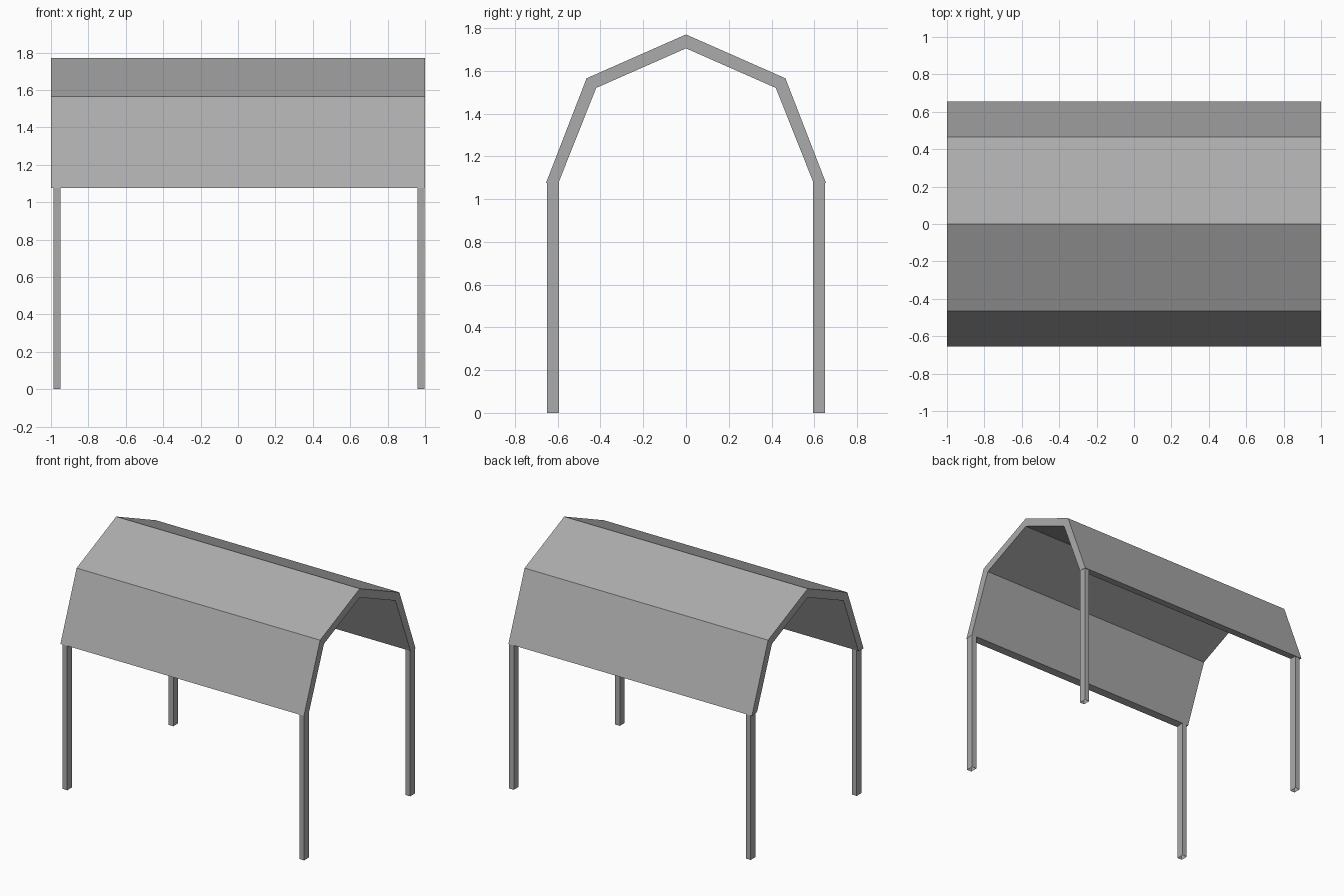
import bpy
import bmesh

cube = bpy.data.objects.get("Cube")
if cube:
    bpy.data.objects.remove(cube, do_unlink=True)

# Single grey finish
grey = bpy.data.materials.new("matte grey")
grey.use_nodes = True
colour = (0.41, 0.41, 0.41, 1)
grey.diffuse_color = colour
grey.node_tree.nodes["Principled BSDF"].inputs["Base Color"].default_value = colour


def make_object(name, bm):
    bmesh.ops.recalc_face_normals(bm, faces=bm.faces)
    mesh = bpy.data.meshes.new(name)
    bm.to_mesh(mesh)
    bm.free()
    mesh.materials.append(grey)
    obj = bpy.data.objects.new(name, mesh)
    bpy.context.collection.objects.link(obj)
    return obj


# Folded canopy: half profiles from eave to ridge, mirrored and extruded along x
def full_profile(half):
    return half + [(-y, z) for y, z in reversed(half[:-1])]


outer = full_profile([(-0.655, 1.075), (-0.465, 1.565), (0, 1.77)])
inner = full_profile([(-0.595, 1.08), (-0.42, 1.52), (0, 1.705)])

bm = bmesh.new()
strips = []
for o, i in zip(outer, inner):
    strips.append([bm.verts.new((-1, y, z)) for y, z in (o, i)])
faces = []
for a, b in zip(strips, strips[1:]):
    faces.append(bm.faces.new((a[0], b[0], b[1], a[1])))
result = bmesh.ops.extrude_face_region(bm, geom=faces, use_keep_orig=True)
moved = [v for v in result["geom"] if isinstance(v, bmesh.types.BMVert)]
bmesh.ops.translate(bm, verts=moved, vec=(2, 0, 0))
make_object("canopy", bm)


# Square legs, hollow at the foot
def leg(name, x, y, width, depth, height):
    bm = bmesh.new()
    bmesh.ops.create_cube(bm, size=1)
    bmesh.ops.scale(bm, vec=(width, depth, height), verts=bm.verts)
    bmesh.ops.translate(bm, vec=(x, y, height / 2), verts=bm.verts)
    bmesh.ops.recalc_face_normals(bm, faces=bm.faces)
    feet = [f for f in bm.faces if f.normal.z < -0.9]
    bmesh.ops.delete(bm, geom=feet, context="FACES_ONLY")
    make_object(name, bm)


for side, x in (("left", 0.979), ("right", -0.967)):
    for end, y in (("front", -0.622), ("back", 0.622)):
        leg(f"{end}_{side}_leg", x, y, 0.038, 0.055, 1.08)
